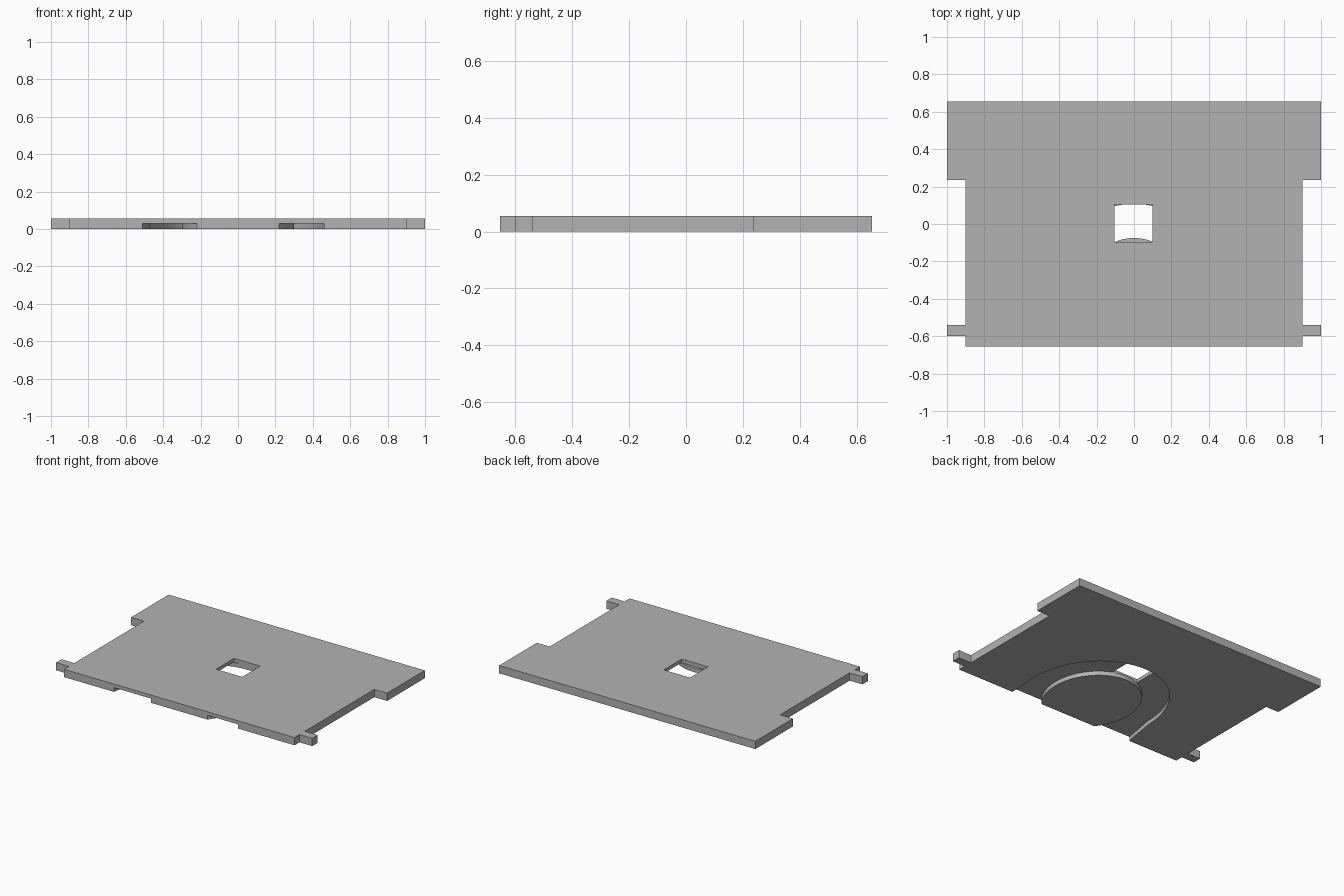
import bpy
import bmesh
from math import sin, cos, radians

cube = bpy.data.objects.get("Cube")
if cube:
    bpy.data.objects.remove(cube, do_unlink=True)

THICK, GROOVE = 0.055, 0.03
CENTRE_Y = -0.42

grey = bpy.data.materials.new("plain_grey")
grey.use_nodes = True
colour = (0.45, 0.45, 0.45, 1)
grey.diffuse_color = colour
grey.node_tree.nodes["Principled BSDF"].inputs["Base Color"].default_value = colour


def prism(name, outline, z0, z1):
    """Extrude a flat outline between two heights."""
    bm = bmesh.new()
    face = bm.faces.new([bm.verts.new((x, y, z0)) for x, y in outline])
    top = bmesh.ops.extrude_face_region(bm, geom=[face])["geom"]
    verts = [v for v in top if isinstance(v, bmesh.types.BMVert)]
    bmesh.ops.translate(bm, verts=verts, vec=(0, 0, z1 - z0))
    bmesh.ops.recalc_face_normals(bm, faces=bm.faces)
    mesh = bpy.data.meshes.new(name)
    bm.to_mesh(mesh)
    bm.free()
    mesh.materials.append(grey)
    obj = bpy.data.objects.new(name, mesh)
    bpy.context.collection.objects.link(obj)
    return obj


def arc(rx, ry, start, end, steps):
    """Points on an ellipse around the groove centre, angles in degrees."""
    angles = [radians(start + (end - start) * i / steps) for i in range(steps + 1)]
    return [(rx * cos(a), CENTRE_Y + ry * sin(a)) for a in angles]


def cut(target, cutter):
    cutter.hide_render = True
    mod = target.modifiers.new(cutter.name, "BOOLEAN")
    mod.operation, mod.solver, mod.object = "DIFFERENCE", "EXACT", cutter
    bpy.ops.object.select_all(action="DESELECT")
    bpy.context.view_layer.objects.active = target
    target.select_set(True)
    bpy.ops.object.modifier_apply(modifier=mod.name)
    bpy.data.objects.remove(cutter, do_unlink=True)


# Plate outline with side notches and front tabs, mirrored across x
half = [(0.9, -0.655), (0.9, -0.6), (1, -0.6), (1, -0.54),
        (0.9, -0.54), (0.9, 0.235), (1, 0.235), (1, 0.655)]
plate = prism("plate", half + [(-x, y) for x, y in reversed(half)], 0, THICK)

# Arched groove underneath, open at the front, leaving a round island
outer = [(0.458, -0.7)] + arc(0.47, 0.528, 0, 180, 64) + [(-0.518, -0.7)]
inner = arc(0.30, 0.345, 234, -54, 80)
cut(plate, prism("groove_cutter", outer + inner, -0.05, GROOVE))

# Square window through the thin roof of the groove
window = [(-0.105, -0.095), (0.1, -0.095), (0.1, 0.105), (-0.105, 0.105)]
cut(plate, prism("window_cutter", window, GROOVE - 0.0005, THICK + 0.05))

# Smooth the curved walls, keep the edges crisp
plate.select_set(True)
bpy.context.view_layer.objects.active = plate
bpy.ops.object.shade_smooth_by_angle(angle=radians(25))
